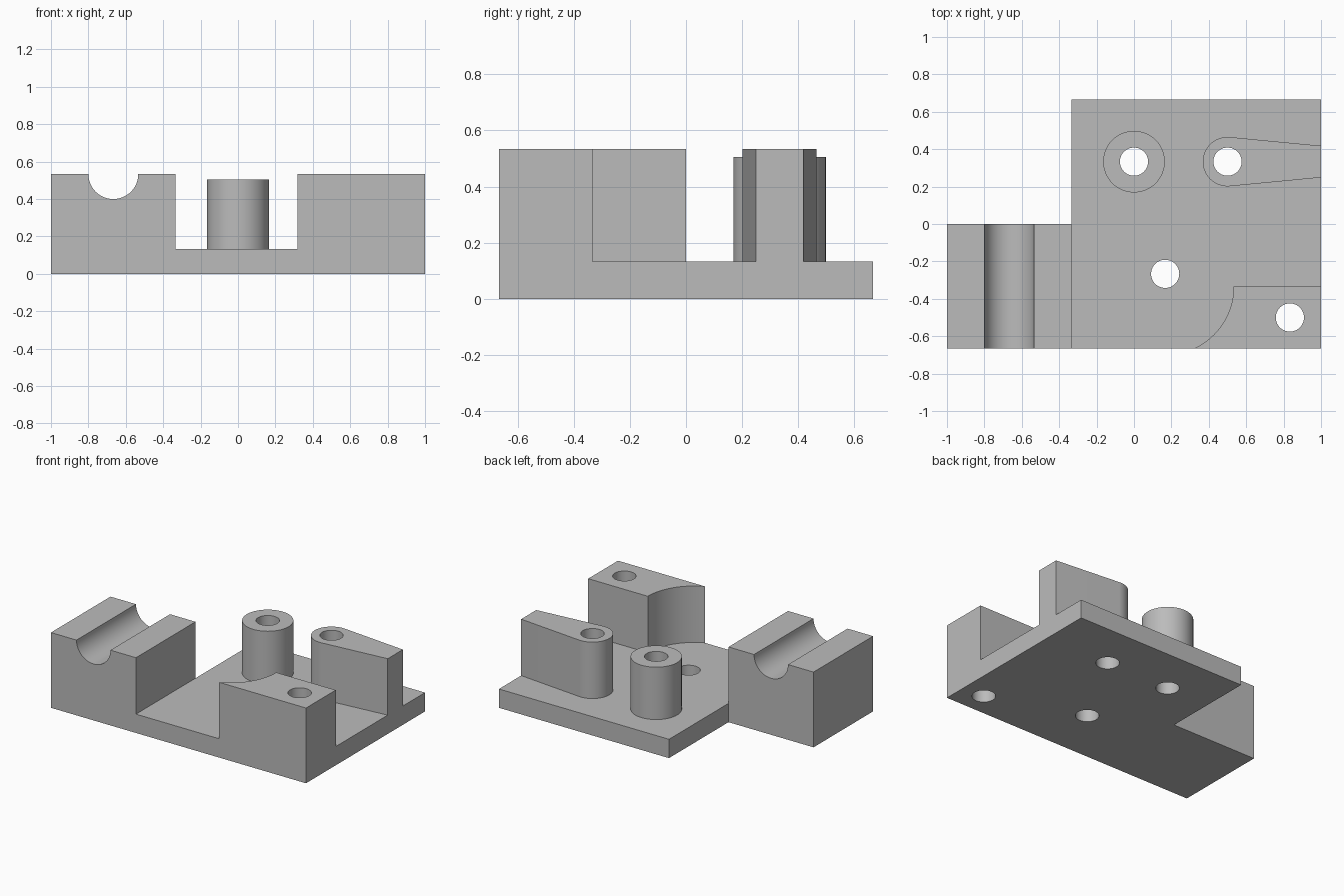
import bpy, bmesh
from math import pi, sin, cos, sqrt, atan2, radians
from mathutils import Matrix

if "Cube" in bpy.data.objects:
    bpy.data.objects.remove(bpy.data.objects["Cube"], do_unlink=True)

U = 1 / 15              # one design unit
BASE, TOP = 2, 8        # plate thickness and block height in units
HOLE = 1.13             # bolt hole radius in units

grey = bpy.data.materials.new("plain grey")
grey.use_nodes = True
grey.diffuse_color = (0.5, 0.5, 0.5, 1)
bsdf = grey.node_tree.nodes["Principled BSDF"]
bsdf.inputs["Base Color"].default_value = grey.diffuse_color
bsdf.inputs["Roughness"].default_value = 0.6


def arc(cx, cy, r, start, end, steps):
    """Points along an arc, both ends included."""
    angles = [start + (end - start) * i / steps for i in range(steps + 1)]
    return [(cx + r * cos(a), cy + r * sin(a)) for a in angles]


def circle(cx, cy, r, steps=64):
    return arc(cx, cy, r, 0, 2 * pi, steps)[:-1]


def rect(x0, x1, y0, y1):
    return [(x0, y0), (x1, y0), (x1, y1), (x0, y1)]


def prism(name, outline, low, high, along_y=False):
    """Extrude an outline up z, or an x-z outline along y."""
    bm = bmesh.new()
    face = bm.faces.new([bm.verts.new((x, y, low)) for x, y in outline])
    new = bmesh.ops.extrude_face_region(bm, geom=[face])["geom"]
    bmesh.ops.translate(bm, vec=(0, 0, high - low),
                        verts=[g for g in new if isinstance(g, bmesh.types.BMVert)])
    if along_y:
        bm.transform(Matrix(((1, 0, 0, 0), (0, 0, 1, 0), (0, 1, 0, 0), (0, 0, 0, 1))))
    bm.transform(Matrix.Scale(U, 4))
    bmesh.ops.recalc_face_normals(bm, faces=bm.faces)
    mesh = bpy.data.meshes.new(name)
    bm.to_mesh(mesh)
    bm.free()
    mesh.materials.append(grey)
    obj = bpy.data.objects.new(name, mesh)
    bpy.context.collection.objects.link(obj)
    return obj


def combine(body, tool, operation):
    """Apply a boolean and discard the tool."""
    mod = body.modifiers.new(tool.name, "BOOLEAN")
    mod.operation, mod.solver, mod.object = operation, "EXACT", tool
    bpy.context.view_layer.objects.active = body
    bpy.ops.object.modifier_apply(modifier=mod.name)
    bpy.data.objects.remove(tool, do_unlink=True)


# Base plate
body = prism("bracket_body", rect(-5, 15, -10, 10), 0, BASE)

# Clamp block, with its round groove drawn into the end profile
groove = arc(-10, TOP, 2, 0, -pi, 40)
clamp_profile = [(-15, 0), (-5, 0), (-5, TOP)] + groove + [(-15, TOP)]
clamp = prism("clamp_block", clamp_profile, -10, 0, along_y=True)

# Corner block with a concave side
R = 5.5
corner_arc = arc(2.5, -5, R, 0, atan2(-5, sqrt(R * R - 25)), 32)
corner = prism("corner_block", [(15, -10), (15, -5)] + corner_arc, 0, TOP)

# Round post
post = prism("round_post", circle(0, 5, 2.47), 0, 7.57)

# Tapered rib with a rounded end
TAPER = 0.095
nose = arc(7.5, 5, 1.98, pi / 2 - TAPER, 1.5 * pi + TAPER, 48)
rib = prism("tapered_rib", nose + [(15, 3.73), (15, 6.27)], 0, TOP)

for part in (clamp, corner, post, rib):
    combine(body, part, "UNION")

# Upright bolt holes
for x, y in ((0, 5), (7.5, 5), (2.5, -4), (12.5, -7.5)):
    combine(body, prism("bolt_hole", circle(x, y, HOLE), -1, 9), "DIFFERENCE")

# Cross hole through the clamp block
combine(body, prism("cross_hole", circle(-10, 3, HOLE), -11, 1, along_y=True), "DIFFERENCE")

# Smooth curved walls, keep edges crisp
bpy.ops.object.select_all(action="DESELECT")
body.select_set(True)
bpy.context.view_layer.objects.active = body
bpy.ops.object.shade_smooth_by_angle(angle=radians(20))
